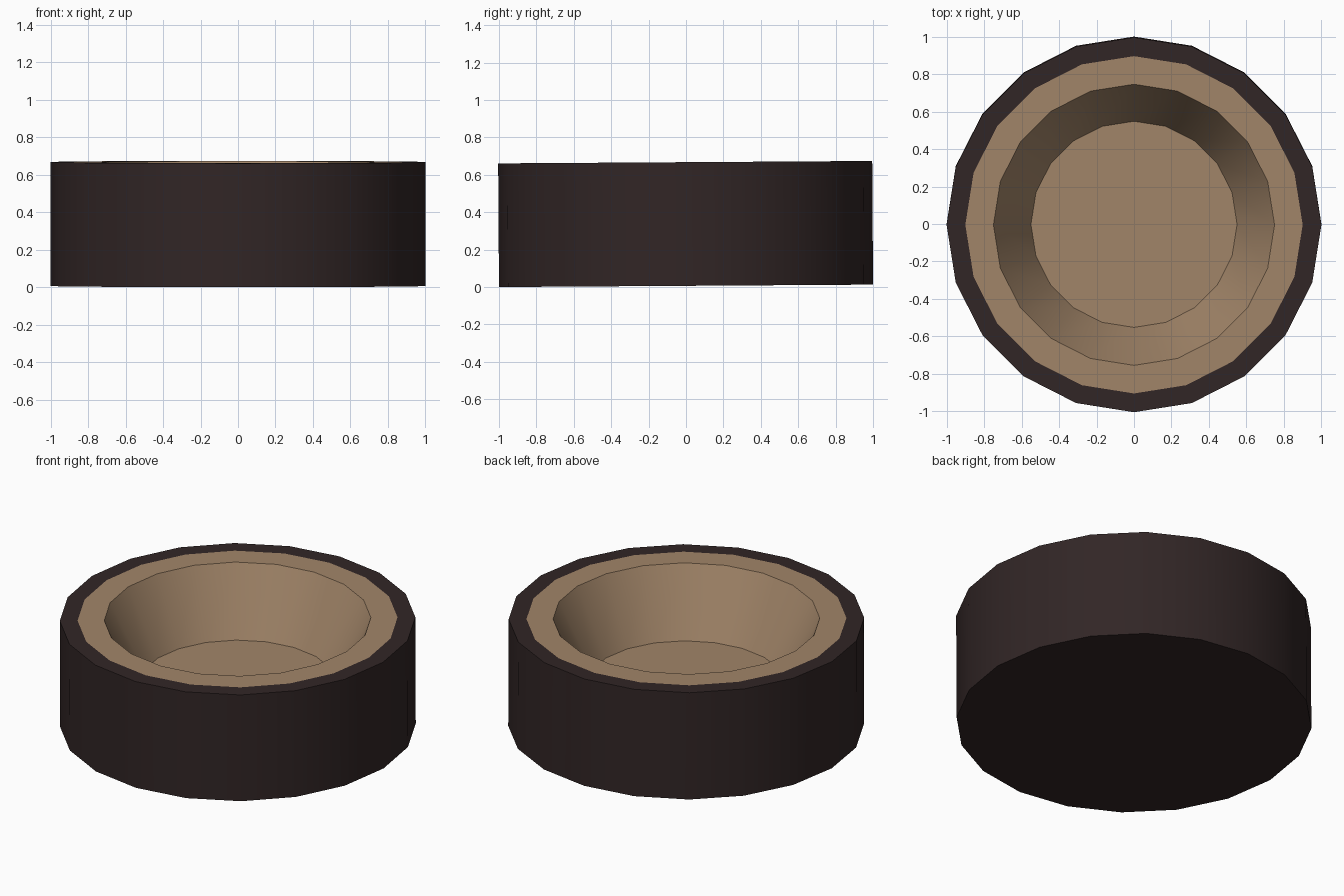
import bpy, math

if "Cube" in bpy.data.objects:
    bpy.data.objects.remove(bpy.data.objects["Cube"])

N = 20

def material(name, rgb):
    m = bpy.data.materials.new(name)
    m.diffuse_color = (*rgb, 1)
    m.use_nodes = True
    m.node_tree.nodes["Principled BSDF"].inputs["Base Color"].default_value = m.diffuse_color
    return m

dark = material("dark brown", (0.031, 0.019, 0.019))
tan = material("tan", (0.36, 0.235, 0.14))

def lathe(name, profile, mats, mat_rule, caps):
    """Revolve (radius, z) points into N sides, closing the chosen ends."""
    verts = []
    for r, z in profile:
        for k in range(N):
            a = math.pi / 2 + 2 * math.pi * k / N
            verts.append((r * math.cos(a), r * math.sin(a), z))
    faces, idx = [], []
    for i in range(len(profile) - 1):
        for k in range(N):
            j = (k + 1) % N
            faces.append((i * N + k, i * N + j, (i + 1) * N + j, (i + 1) * N + k))
            idx.append(mat_rule(i))
    if caps:
        faces.append(tuple(reversed(range(N))))
        idx.append(mat_rule(0))
        last = (len(profile) - 1) * N
        faces.append(tuple(range(last, last + N)))
        idx.append(mat_rule(len(profile) - 1))
    me = bpy.data.meshes.new(name)
    me.from_pydata(verts, [], faces)
    for m in mats:
        me.materials.append(m)
    me.polygons.foreach_set("material_index", idx)
    ob = bpy.data.objects.new(name, me)
    bpy.context.collection.objects.link(ob)
    bpy.context.view_layer.objects.active = ob
    ob.select_set(True)
    bpy.ops.object.shade_smooth_by_angle(angle=math.radians(30))
    return ob

# round bowl: dark outer wall and rim, tan top ring, sloped inside and floor
bowl = lathe("bowl",
             [(1.0, 0.0), (1.0, 0.661), (0.9, 0.661), (0.75, 0.661), (0.55, 0.27)],
             [dark, tan], lambda i: 0 if i < 2 else 1, True)

# very slight backward lean
bowl.rotation_euler.x = math.radians(0.37)
bowl.location.z = 0.0065
